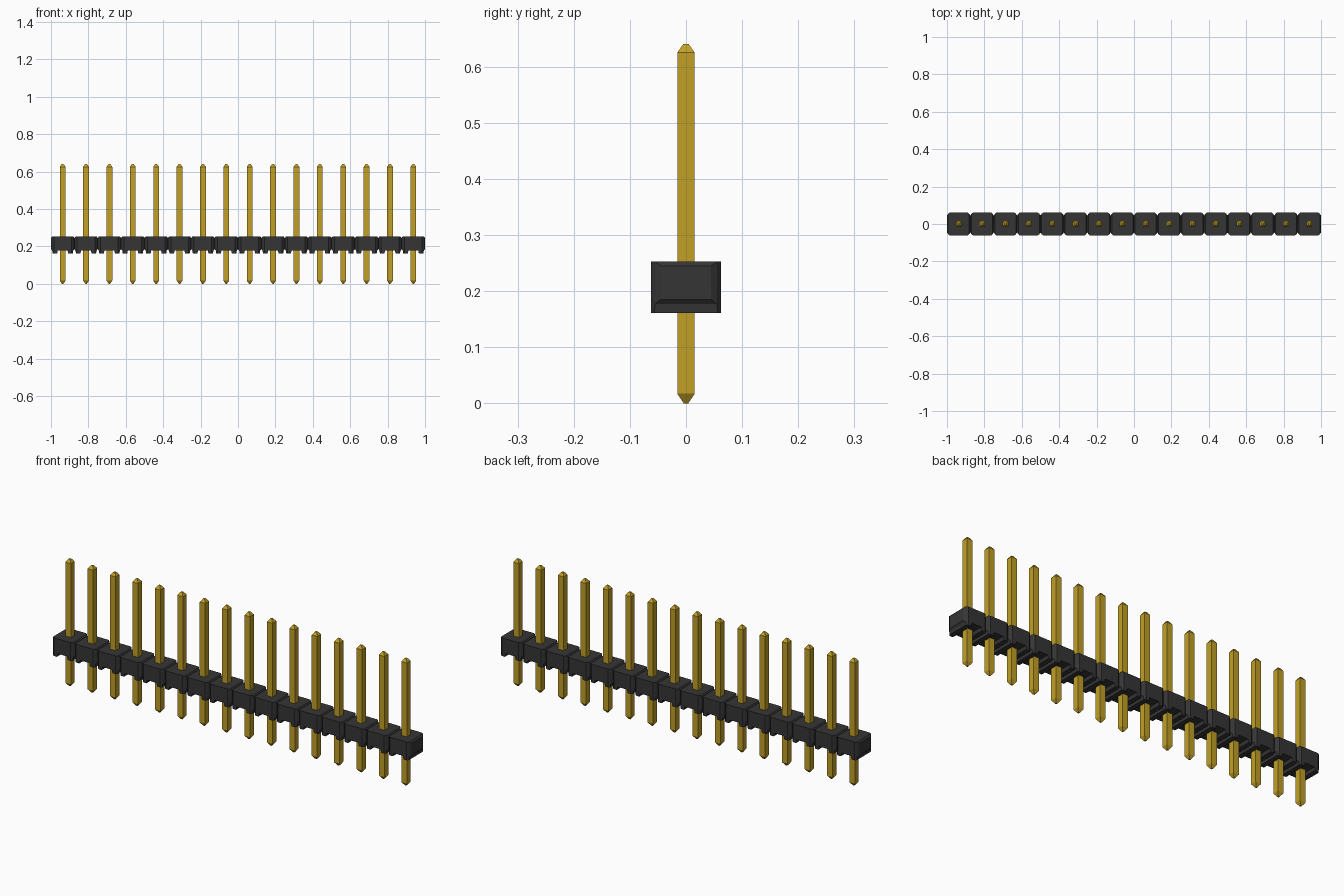
import bpy
import bmesh

if "Cube" in bpy.data.objects:
    bpy.data.objects.remove(bpy.data.objects["Cube"], do_unlink=True)

COUNT = 16
PITCH = 0.125


def make_material(name, color, metallic=0.0):
    mat = bpy.data.materials.new(name)
    mat.use_nodes = True
    mat.diffuse_color = color
    bsdf = mat.node_tree.nodes["Principled BSDF"]
    bsdf.inputs["Base Color"].default_value = color
    return mat


def loft(name, rings, mat):
    """Skin a list of four-cornered rings and cap both ends."""
    bm = bmesh.new()
    loops = [[bm.verts.new(p) for p in ring] for ring in rings]
    for a, b in zip(loops, loops[1:]):
        for i in range(4):
            j = (i + 1) % 4
            bm.faces.new((a[i], a[j], b[j], b[i]))
    bm.faces.new(loops[0][::-1])
    bm.faces.new(loops[-1])
    bmesh.ops.recalc_face_normals(bm, faces=bm.faces)
    mesh = bpy.data.meshes.new(name)
    bm.to_mesh(mesh)
    bm.free()
    mesh.materials.append(mat)
    return mesh


def place(name, mesh, x):
    obj = bpy.data.objects.new(name, mesh)
    obj.location.x = x
    bpy.context.collection.objects.link(obj)


black = make_material("black plastic", (0.036, 0.036, 0.036, 1))
gold = make_material("gold metal", (0.54, 0.35, 0.02, 1))

# Housing segment: half of the sections along x as (x, half depth, bottom, top)
half = [
    (0.0625, 0.045, 0.185, 0.245),   # joint face
    (0.056, 0.055, 0.177, 0.253),    # chamfer
    (0.054, 0.0565, 0.161, 0.253),   # outer side of foot
    (0.047, 0.062, 0.161, 0.253),
    (0.030, 0.062, 0.161, 0.253),    # inner side of foot
    (0.026, 0.062, 0.178, 0.253),    # channel under the pin
]
sections = [(-x, d, b, t) for x, d, b, t in half] + half[::-1]
housing = loft("housing_segment", [
    [(x, -d, b), (x, d, b), (x, d, t), (x, -d, t)] for x, d, b, t in sections
], black)

# Square pin with tapered tips: (height, half width)
profile = [(0.0, 0.004), (0.017, 0.0155), (0.625, 0.0155), (0.64, 0.005)]
pin = loft("pin", [
    [(-w, -w, z), (w, -w, z), (w, w, z), (-w, w, z)] for z, w in profile
], gold)

# Row of segments and pins
for i in range(COUNT):
    x = (i - (COUNT - 1) / 2) * PITCH
    place(f"housing_segment_{i + 1}", housing, x)
    place(f"pin_{i + 1}", pin, x)
